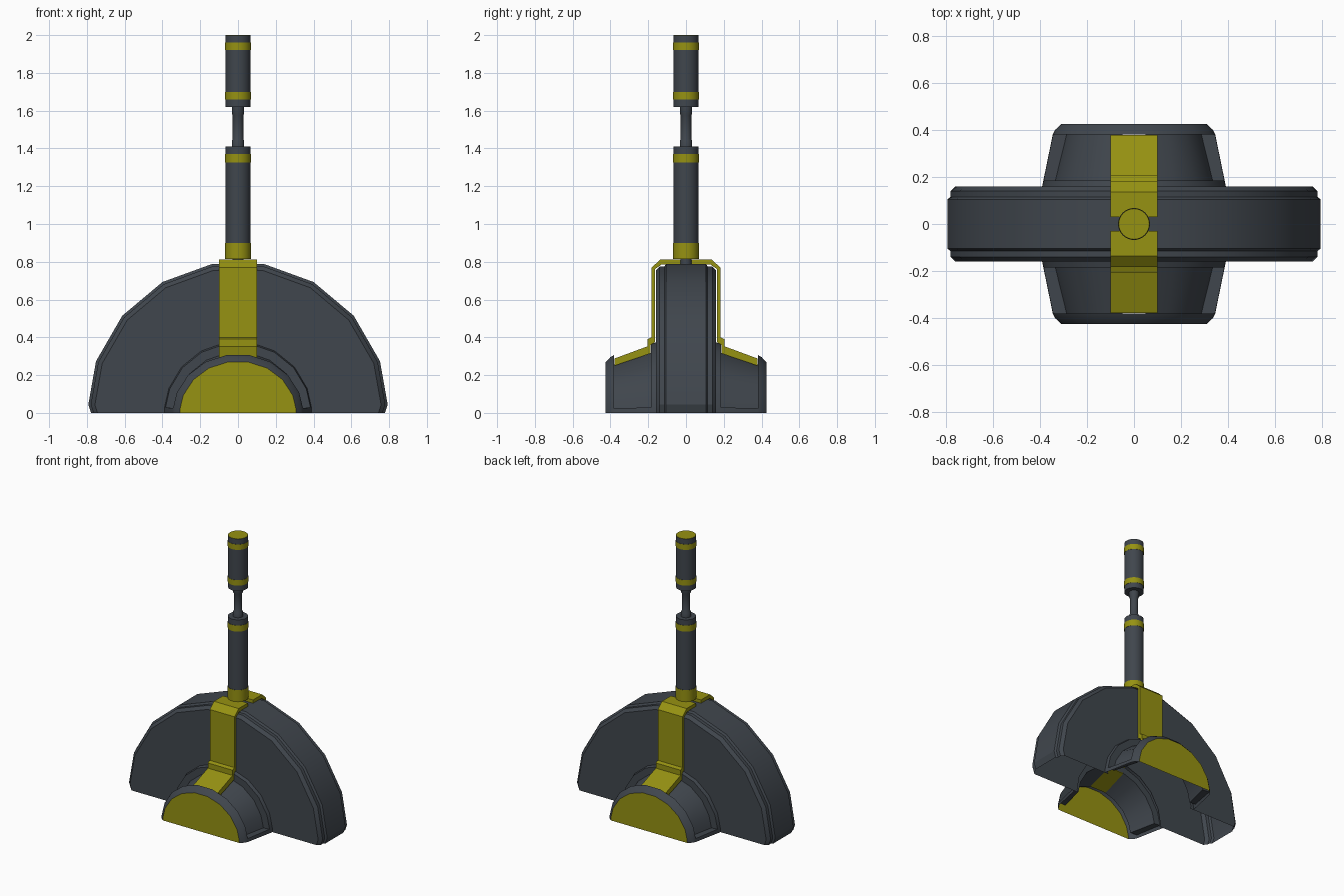
import bpy, bmesh, math
from math import sin, cos, radians

if "Cube" in bpy.data.objects:
    bpy.data.objects.remove(bpy.data.objects["Cube"])


def material(name, rgb):
    m = bpy.data.materials.new(name)
    m.diffuse_color = (*rgb, 1)
    m.use_nodes = True
    m.node_tree.nodes["Principled BSDF"].inputs["Base Color"].default_value = m.diffuse_color
    return m


GREY = material("dark slate grey", (0.051, 0.061, 0.074))
YELLOW = material("olive yellow", (0.305, 0.287, 0.006))


def finish(bm, name, mirror=False, smooth=True):
    bmesh.ops.remove_doubles(bm, verts=bm.verts, dist=1e-5)
    bmesh.ops.recalc_face_normals(bm, faces=bm.faces)
    me = bpy.data.meshes.new(name)
    bm.to_mesh(me)
    bm.free()
    me.materials.append(GREY)
    me.materials.append(YELLOW)
    ob = bpy.data.objects.new(name, me)
    bpy.context.collection.objects.link(ob)
    if mirror:
        mod = ob.modifiers.new("mirror", 'MIRROR')
        mod.use_axis = (False, True, False)
        mod.use_clip = False
        mod.use_mirror_merge = False
    if smooth:
        bpy.ops.object.select_all(action='DESELECT')
        ob.select_set(True)
        bpy.context.view_layer.objects.active = ob
        bpy.ops.object.shade_smooth_by_angle(angle=radians(28))
    return ob


def loft(bm, sections, skip=lambda i, j: False):
    """Skin quads between neighbouring sections; returns the vertex rows."""
    rows = [[bm.verts.new(p) for p in s] for s in sections]
    for i in range(len(rows) - 1):
        for j in range(len(rows[0]) - 1):
            a, b, c, d = rows[i][j], rows[i][j + 1], rows[i + 1][j + 1], rows[i + 1][j]
            if skip(i, j):
                continue
            pts = []
            for v in (a, b, c, d):
                if all((v.co - w.co).length > 1e-5 for w in pts):
                    pts.append(v)
            if len(pts) > 2:
                bm.faces.new(pts)
    return rows


# Half wheel: open shell with stepped rim and chamfered lower ends
half = [(0.0, 0.80), (0.105, 0.80), (0.115, 0.787), (0.14, 0.787), (0.16, 0.765), (0.16, 0.37)]
rim = [(-y, r) for y, r in reversed(half[1:])] + half


def wheel_section(deg, r_scale=1.0):
    a = radians(deg)
    return [(r * r_scale * cos(a), y, r * r_scale * sin(a)) for y, r in rim]


wheel = [wheel_section(0, 0.972), wheel_section(3.2, 0.992)]
wheel += [wheel_section(d) for d in range(20, 161, 20)]
wheel += [wheel_section(176.8, 0.992), wheel_section(180, 0.972)]
bm = bmesh.new()
loft(bm, wheel)
finish(bm, "half_wheel")

# Hubs: tapered half shells with a recessed panel and a yellow end cap
flush = [(0.16, 0.39), (0.185, 0.385), (0.185, 0.385), (0.38, 0.345), (0.38, 0.345),
         (0.40, 0.335), (0.425, 0.308)]
recessed = flush[:2] + [(0.185, 0.335), (0.38, 0.287)] + flush[4:]


def hub_section(deg, profile):
    a = radians(deg)
    return [(r * cos(a), -y, r * sin(a) * (0.97 - 0.08 * (y - 0.16) / 0.26))
            for y, r in profile]


hub = [hub_section(0, flush), hub_section(4.5, flush), hub_section(4.5, recessed)]
hub += [hub_section(d, recessed) for d in range(20, 161, 20)]
hub += [hub_section(175.5, recessed), hub_section(175.5, flush), hub_section(180, flush)]
bm = bmesh.new()
rows = loft(bm, hub, skip=lambda i, j: i == 6 and j == 2)
cap = []
for r in rows:
    if all((r[-1].co - v.co).length > 1e-5 for v in cap):
        cap.append(r[-1])
bm.faces.new(cap).material_index = 1
finish(bm, "hub", mirror=True)

# Yellow straps: bent slab from the wheel top down each side and over the hub
strap = [(0.03, 0.812), (0.135, 0.812), (0.182, 0.77), (0.182, 0.40), (0.205, 0.39),
         (0.205, 0.352), (0.378, 0.288), (0.378, 0.25), (0.187, 0.315), (0.187, 0.36),
         (0.163, 0.375), (0.163, 0.762), (0.13, 0.785), (0.03, 0.785)]
bm = bmesh.new()
face = bm.faces.new([bm.verts.new((-0.1, -y, z)) for y, z in strap])
ext = bmesh.ops.extrude_face_region(bm, geom=[face])["geom"]
bmesh.ops.translate(bm, vec=(0.2, 0, 0), verts=[v for v in ext if isinstance(v, bmesh.types.BMVert)])
for f in bm.faces:
    f.material_index = 1
finish(bm, "strap", mirror=True, smooth=False)


# Mast: turned parts, each segment flagged grey (0) or yellow (1)
def turned(name, profile, sides=32):
    """profile: (radius, z, material of the band ending here)."""
    bm = bmesh.new()
    rings = [[bm.verts.new((r * cos(math.tau * k / sides), r * sin(math.tau * k / sides), z))
              for k in range(sides)] for r, z, _ in profile]
    for n in range(1, len(rings)):
        for k in range(sides):
            m = (k + 1) % sides
            f = bm.faces.new((rings[n - 1][k], rings[n - 1][m], rings[n][m], rings[n][k]))
            f.material_index = profile[n][2]
    bm.faces.new(rings[0]).material_index = profile[0][2]
    bm.faces.new(rings[-1]).material_index = profile[-1][2]
    finish(bm, name)


R, G = 0.068, 0.066
turned("lower_mast", [(0.03, 0.78, 0), (0.03, 0.815, 0), (R, 0.815, 1), (R, 0.90, 1),
                      (G, 0.90, 0), (G, 1.325, 0), (R, 1.325, 1), (R, 1.37, 1),
                      (G, 1.37, 0), (G, 1.41, 0)])
turned("connecting_rod", [(0.033, 1.405, 0), (0.033, 1.44, 0), (0.028, 1.45, 0),
                          (0.028, 1.575, 0), (0.033, 1.585, 0), (0.033, 1.625, 0)])
turned("upper_mast", [(G, 1.62, 0), (G, 1.66, 0), (R, 1.66, 1), (R, 1.70, 1), (G, 1.70, 0),
                      (G, 1.92, 0), (R, 1.92, 1), (R, 1.96, 1), (G, 1.96, 0), (G, 1.999, 0),
                      (G - 0.001, 2.0, 1)])
